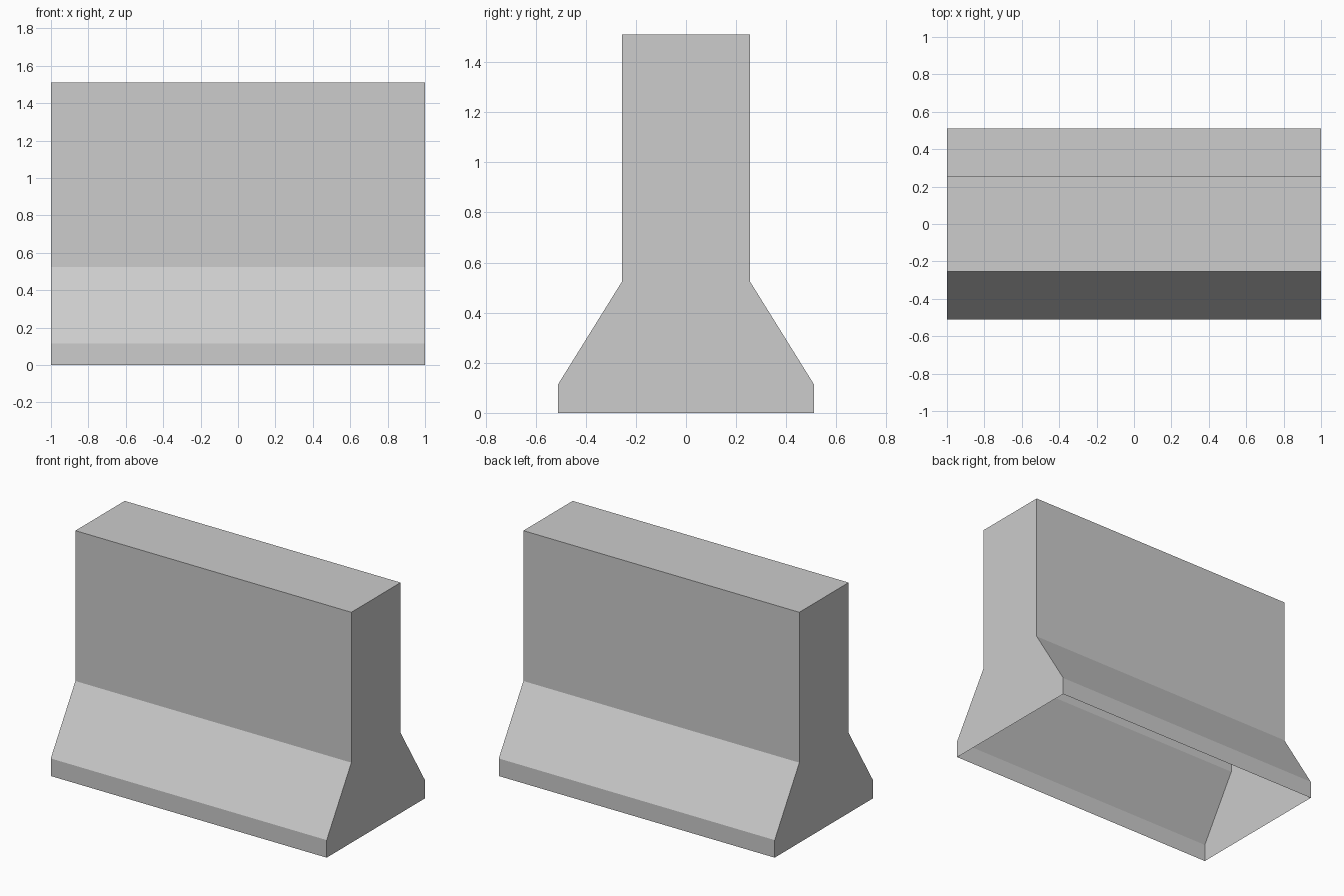
import bpy
import bmesh

cube = bpy.data.objects.get("Cube")
if cube:
    bpy.data.objects.remove(cube, do_unlink=True)

# Concrete colour
concrete = bpy.data.materials.new("concrete_grey")
concrete.use_nodes = True
colour = (0.604, 0.604, 0.604, 1)
concrete.diffuse_color = colour
concrete.node_tree.nodes["Principled BSDF"].inputs["Base Color"].default_value = colour

# Half cross-section (y, z): foot, sloped shoulder, upright wall
half_length = 1.0
half_profile = [(0.51, 0), (0.51, 0.115), (0.255, 0.525), (0.255, 1.51)]
profile = half_profile + [(-y, z) for y, z in reversed(half_profile)]

# Hollow shell with closed ends and an open underside
bm = bmesh.new()
right_end = [bm.verts.new((-half_length, y, z)) for y, z in profile]
left_end = [bm.verts.new((half_length, y, z)) for y, z in profile]
bm.faces.new(reversed(right_end))
bm.faces.new(left_end)
for i in range(len(profile) - 1):
    bm.faces.new((right_end[i], right_end[i + 1], left_end[i + 1], left_end[i]))
bmesh.ops.recalc_face_normals(bm, faces=bm.faces)

# Keep the shell facing outward
bm.faces.ensure_lookup_table()
if bm.faces[1].normal.x < 0:
    bmesh.ops.reverse_faces(bm, faces=bm.faces)

mesh = bpy.data.meshes.new("barrier_wall")
bm.to_mesh(mesh)
bm.free()
mesh.materials.append(concrete)
barrier = bpy.data.objects.new("barrier_wall", mesh)
bpy.context.collection.objects.link(barrier)
